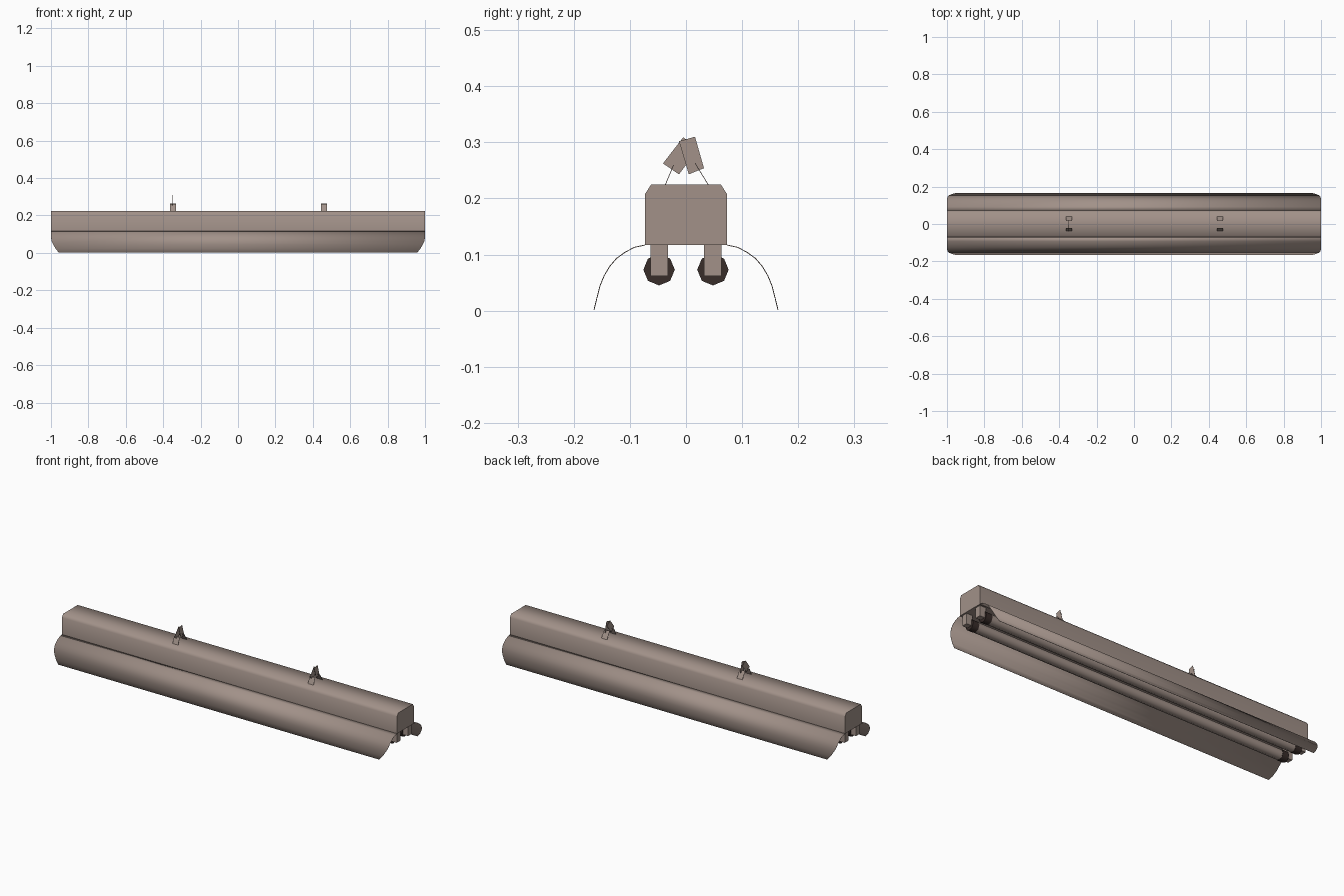
import bpy, bmesh, math
from mathutils import Matrix

if "Cube" in bpy.data.objects:
    bpy.data.objects.remove(bpy.data.objects["Cube"])


def material(name, rgb):
    m = bpy.data.materials.new(name)
    m.diffuse_color = (*rgb, 1)
    m.use_nodes = True
    m.node_tree.nodes["Principled BSDF"].inputs["Base Color"].default_value = m.diffuse_color
    return m


BODY = material("dusty brown metal", (0.36, 0.285, 0.25))
DARK = material("dark brown", (0.04, 0.026, 0.023))


def finish(name, bm, mat, angle=None):
    bmesh.ops.recalc_face_normals(bm, faces=bm.faces)
    me = bpy.data.meshes.new(name)
    bm.to_mesh(me)
    bm.free()
    me.materials.append(mat)
    ob = bpy.data.objects.new(name, me)
    bpy.context.collection.objects.link(ob)
    if angle:
        bpy.ops.object.select_all(action='DESELECT')
        ob.select_set(True)
        bpy.context.view_layer.objects.active = ob
        bpy.ops.object.shade_smooth_by_angle(angle=math.radians(angle))
    return ob


def sheet(name, pts, thick=0.0012):
    bm = bmesh.new()
    bm.faces.new([bm.verts.new(p) for p in pts])
    ob = finish(name, bm, BODY)
    s = ob.modifiers.new("thickness", 'SOLIDIFY')
    s.thickness, s.offset = thick, 0


def box(name, x0, x1, y0, y1, z0, z1, mat):
    bm = bmesh.new()
    bmesh.ops.create_cube(bm, size=1, matrix=Matrix.Translation(
        ((x0 + x1) / 2, (y0 + y1) / 2, (z0 + z1) / 2))
        @ Matrix.Diagonal((x1 - x0, y1 - y0, z1 - z0, 1)))
    finish(name, bm, mat)


def tube(name, x0, x1, y, z, r, mat):
    bm = bmesh.new()
    bmesh.ops.create_cone(bm, cap_ends=True, segments=8, radius1=r, radius2=r,
                          depth=x1 - x0,
                          matrix=Matrix.Translation(((x0 + x1) / 2, y, z))
                          @ Matrix.Rotation(math.pi / 2, 4, 'Y'))
    finish(name, bm, mat, 60)


# Housing: chamfered channel running the full length
bm = bmesh.new()
prof = [(-0.073, 0.117), (-0.073, 0.208), (-0.062, 0.225),
        (0.062, 0.225), (0.073, 0.208), (0.073, 0.117)]
ends = [[bm.verts.new((x, y, z)) for y, z in prof] for x in (-1, 1)]
for e in ends:
    bm.faces.new(e)
for i in range(6):
    j = (i + 1) % 6
    bm.faces.new((ends[0][i], ends[0][j], ends[1][j], ends[1][i]))
finish("housing", bm, BODY, 62)

# Reflector wings with rounded lower corners: (y, z, half length)
wing = [(0.073, 0.117, 1), (0.092, 0.113, 1), (0.109, 0.104, 1),
        (0.124, 0.093, 1), (0.136, 0.079, 0.999), (0.146, 0.062, 0.996),
        (0.153, 0.045, 0.988), (0.159, 0.022, 0.975), (0.164, 0.001, 0.957)]
for side, label in ((-1, "front"), (1, "back")):
    bm = bmesh.new()
    rows = [[bm.verts.new((s * h, side * y, z)) for s in (-1, 1)] for y, z, h in wing]
    for a, b in zip(rows, rows[1:]):
        bm.faces.new((a[0], a[1], b[1], b[0]))
    ob = finish(label + "_reflector", bm, BODY, 40)
    s = ob.modifiers.new("thickness", 'SOLIDIFY')
    s.thickness, s.offset = 0.0015, 0

    # Lamp tube with dark end caps and sockets
    y = side * 0.048
    tube(label + "_lamp_tube", -0.93, 0.93, y, 0.073, 0.0265, BODY)
    for e, end in ((-1, "left"), (1, "right")):
        xs = sorted((e * 0.925, e * 0.962))
        tube(f"{label}_{end}_tube_cap", *xs, y, 0.073, 0.028, DARK)
        xs = sorted((e * 0.955, e * 0.992))
        box(f"{label}_{end}_socket", *xs, y - 0.0155, y + 0.0155, 0.062, 0.118, BODY)

# Hanging chains: two leaning lower links, two crossing upper links
for n, x in enumerate((-0.348, 0.46), 1):
    w = 0.0165
    for label, (y0, z0), (y1, z1) in (
            ("back", (0.040, 0.224), (0.016, 0.263)),
            ("front", (-0.037, 0.224), (-0.022, 0.260))):
        sheet(f"chain_{n}_{label}_lower_link",
              [(x - w, y0, z0), (x + w, y0, z0), (x + w, y1, z1), (x - w, y1, z1)])
    for label, dx, pts in (
            ("back", 0.003, [(-0.0125, 0.302), (0.016, 0.310), (0.032, 0.254), (0.005, 0.243)]),
            ("front", -0.003, [(-0.041, 0.2625), (-0.0125, 0.243), (0.022, 0.289), (-0.005, 0.309)])):
        sheet(f"chain_{n}_{label}_upper_link", [(x + dx, y, z) for y, z in pts])
